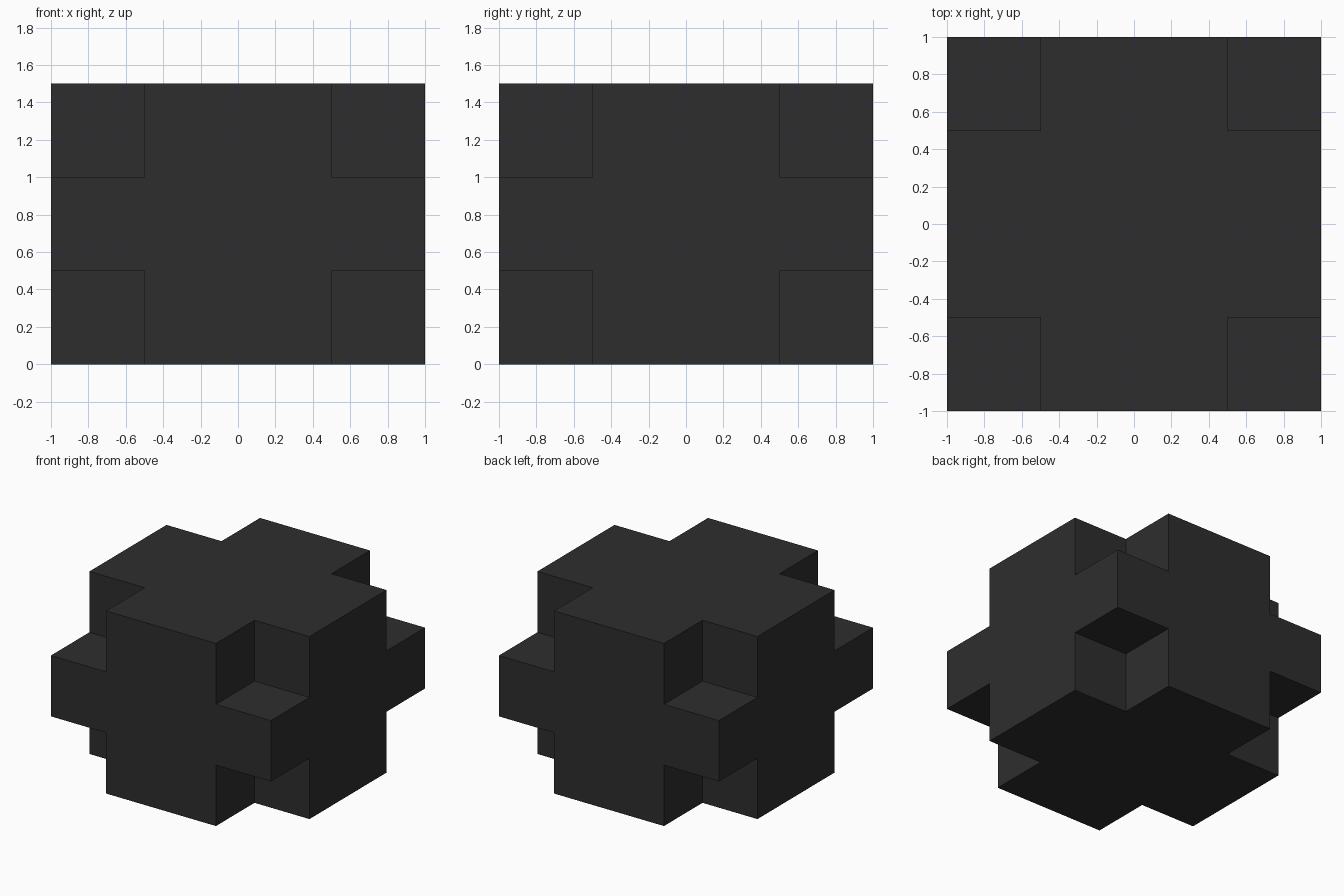
import bpy
import bmesh
from itertools import product
from mathutils import Matrix, Vector

if "Cube" in bpy.data.objects:
    bpy.data.objects.remove(bpy.data.objects["Cube"])

W, H, N = 2.0, 1.5, 0.5   # width/depth, height, notch size
OVER = 0.2                # cutter overshoot beyond the block


def boxes(name, specs):
    """One mesh object made of axis-aligned boxes given as (centre, size)."""
    bm = bmesh.new()
    for centre, size in specs:
        bmesh.ops.create_cube(
            bm, size=1, matrix=Matrix.Translation(centre) @ Matrix.Diagonal((*size, 1)))
    mesh = bpy.data.meshes.new(name)
    bm.to_mesh(mesh)
    bm.free()
    obj = bpy.data.objects.new(name, mesh)
    bpy.context.collection.objects.link(obj)
    return obj


# Main block
mid = Vector((0, 0, H / 2))
block = boxes("notched_block", [(mid, (W, W, H))])
charcoal = bpy.data.materials.new("charcoal")
charcoal.diffuse_color = (0.027, 0.027, 0.027, 1)
charcoal.use_nodes = True
charcoal.node_tree.nodes["Principled BSDF"].inputs["Base Color"].default_value = charcoal.diffuse_color
block.data.materials.append(charcoal)

# Cubes that cut a notch from each of the eight corners
size = N + OVER
offset = Vector((W / 2 - N, W / 2 - N, H / 2 - N)) + Vector((size,) * 3) / 2
cutter = boxes("corner_cutters", [
    (mid + offset * Vector(s), (size,) * 3) for s in product((-1, 1), repeat=3)])
cutter.hide_render = True

cut = block.modifiers.new("corner_notches", 'BOOLEAN')
cut.operation = 'DIFFERENCE'
cut.solver = 'EXACT'
cut.object = cutter

# Apply the cut and discard the cutter
bpy.context.view_layer.objects.active = block
bpy.ops.object.modifier_apply(modifier=cut.name)
bpy.data.objects.remove(cutter)
